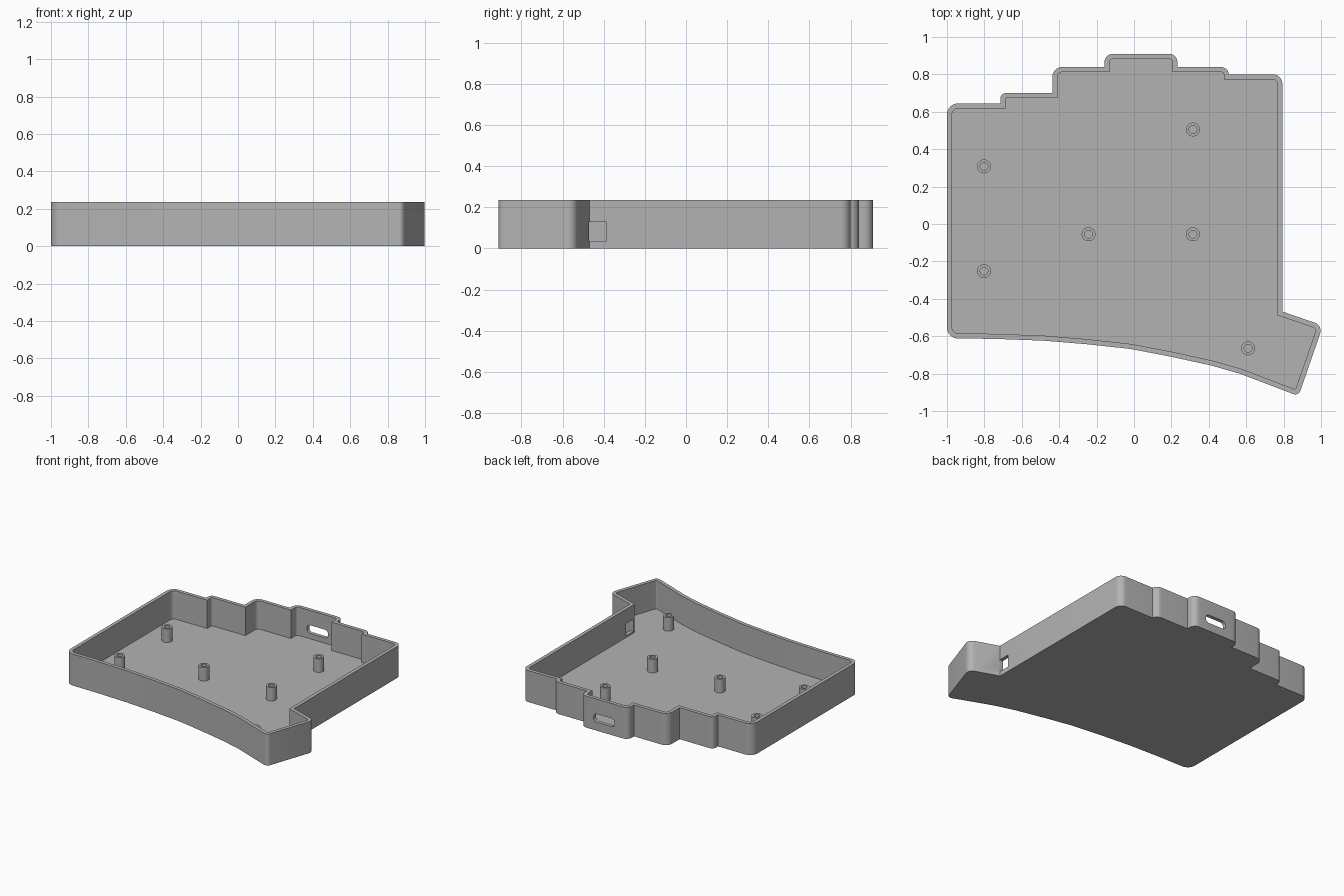
import bpy, bmesh, math
from mathutils import Vector, Matrix

if "Cube" in bpy.data.objects:
    bpy.data.objects.remove(bpy.data.objects["Cube"])

H, FLOOR, WALL = 0.236, 0.024, 0.027

grey = bpy.data.materials.new("plain grey")
grey.diffuse_color = (0.45, 0.45, 0.45, 1)
grey.use_nodes = True
grey.node_tree.nodes["Principled BSDF"].inputs["Base Color"].default_value = grey.diffuse_color

# case outline, clockwise from the front left: x, y, corner radius
OUTLINE = [(-1, -0.612, .06), (-1, .645, .06), (-.715, .645, 0), (-.715, .70, .03),
           (-.437, .70, 0), (-.437, .84, .055), (-.158, .84, 0), (-.158, .91, .045),
           (.232, .91, .045), (.232, .84, 0), (.508, .84, .045), (.508, .80, 0),
           (.793, .80, .05), (.793, -.468, 0), (1.01, -.543, .045), (.88, -.92, .03),
           (.565, -.80, 0), (.415, -.757, 0), (.19, -.708, 0), (-.02, -.668, 0),
           (-.25, -.643, 0), (-.48, -.624, 0), (-.75, -.614, 0)]


def inset(points, d):
    """Move every edge of a clockwise outline inward by d."""
    out = []
    for i, (x, y, r) in enumerate(points):
        p, a, b = (Vector(points[k % len(points)][:2]) for k in (i, i - 1, i + 1))
        u, v = (p - a).normalized(), (b - p).normalized()
        n1, n2 = Vector((u.y, -u.x)), Vector((v.y, -v.x))
        q = p + (n1 + n2) * d / (1 + n1.dot(n2))
        out.append((q.x, q.y, max(r - d, .008) if r else 0))
    return out


def rounded(points, steps=8):
    """Replace corners that have a radius by arcs."""
    out = []
    for i, (x, y, r) in enumerate(points):
        p = Vector((x, y))
        if r == 0:
            out.append(p)
            continue
        u = (Vector(points[i - 1][:2]) - p).normalized()
        v = (Vector(points[(i + 1) % len(points)][:2]) - p).normalized()
        half = u.angle(v) / 2
        c = p + (u + v).normalized() * r / math.sin(half)
        s, e = p + u * r / math.tan(half) - c, p + v * r / math.tan(half) - c
        turn = s.angle_signed(e)   # positive is clockwise
        for k in range(steps + 1):
            out.append(c + Matrix.Rotation(-turn * k / steps, 2) @ s)
    return out


def prism(name, points, z0, z1, matrix=Matrix()):
    bm = bmesh.new()
    face = bm.faces.new([bm.verts.new((p[0], p[1], z0)) for p in points])
    top = bmesh.ops.extrude_face_region(bm, geom=[face])["geom"]
    bmesh.ops.translate(bm, vec=(0, 0, z1 - z0),
                        verts=[g for g in top if isinstance(g, bmesh.types.BMVert)])
    bmesh.ops.recalc_face_normals(bm, faces=bm.faces)
    bm.transform(matrix)
    return finish(name, bm)


def finish(name, bm):
    mesh = bpy.data.meshes.new(name)
    bm.to_mesh(mesh)
    bm.free()
    mesh.materials.append(grey)
    ob = bpy.data.objects.new(name, mesh)
    bpy.context.collection.objects.link(ob)
    return ob


def select(ob):
    bpy.ops.object.select_all(action='DESELECT')
    ob.select_set(True)
    bpy.context.view_layer.objects.active = ob


def cut(ob, cutter):
    mod = ob.modifiers.new("cut", 'BOOLEAN')
    mod.operation, mod.solver, mod.object = 'DIFFERENCE', 'EXACT', cutter
    select(ob)
    bpy.ops.object.modifier_apply(modifier=mod.name)
    bpy.data.objects.remove(cutter)


def box(x0, x1, y0, y1, r=0):
    return rounded([(x0, y0, r), (x0, y1, r), (x1, y1, r), (x1, y0, r)])


# tray: outer block minus the inner cavity
tray = prism("case_tray", rounded(OUTLINE), 0, H)
cut(tray, prism("cavity", rounded(inset(OUTLINE, WALL)), FLOOR, H + .1))
# side window and rounded slot in the back wall
cut(tray, prism("side_window", box(.74, .83, -.471, -.386), .036, .128))
upright = Matrix.Rotation(math.pi / 2, 4, 'X')   # local y -> z, local z -> -y
cut(tray, prism("back_slot", box(-.047, .127, .063, .125, .027), -.95, -.86, upright))
select(tray)
bpy.ops.object.shade_smooth_by_angle(angle=math.radians(30))

# hollow screw posts
POSTS = [(-.802, .308), (-.802, -.252), (-.243, -.055), (.315, -.055), (.315, .505), (.61, -.665)]
PROFILE = [(.037, FLOOR - .005), (.037, .125), (.021, .125), (.021, FLOOR - .005)]
N = 32
for i, (x, y) in enumerate(POSTS):
    bm = bmesh.new()
    rings = [[bm.verts.new((x + r * math.cos(2 * math.pi * k / N),
                            y + r * math.sin(2 * math.pi * k / N), z)) for k in range(N)]
             for r, z in PROFILE]
    for j in range(4):
        a, b = rings[j], rings[(j + 1) % 4]
        for k in range(N):
            m = (k + 1) % N
            bm.faces.new((a[k], a[m], b[m], b[k]))
    bmesh.ops.recalc_face_normals(bm, faces=bm.faces)
    post = finish(f"screw_post_{i + 1}", bm)
    select(post)
    bpy.ops.object.shade_smooth_by_angle(angle=math.radians(30))
